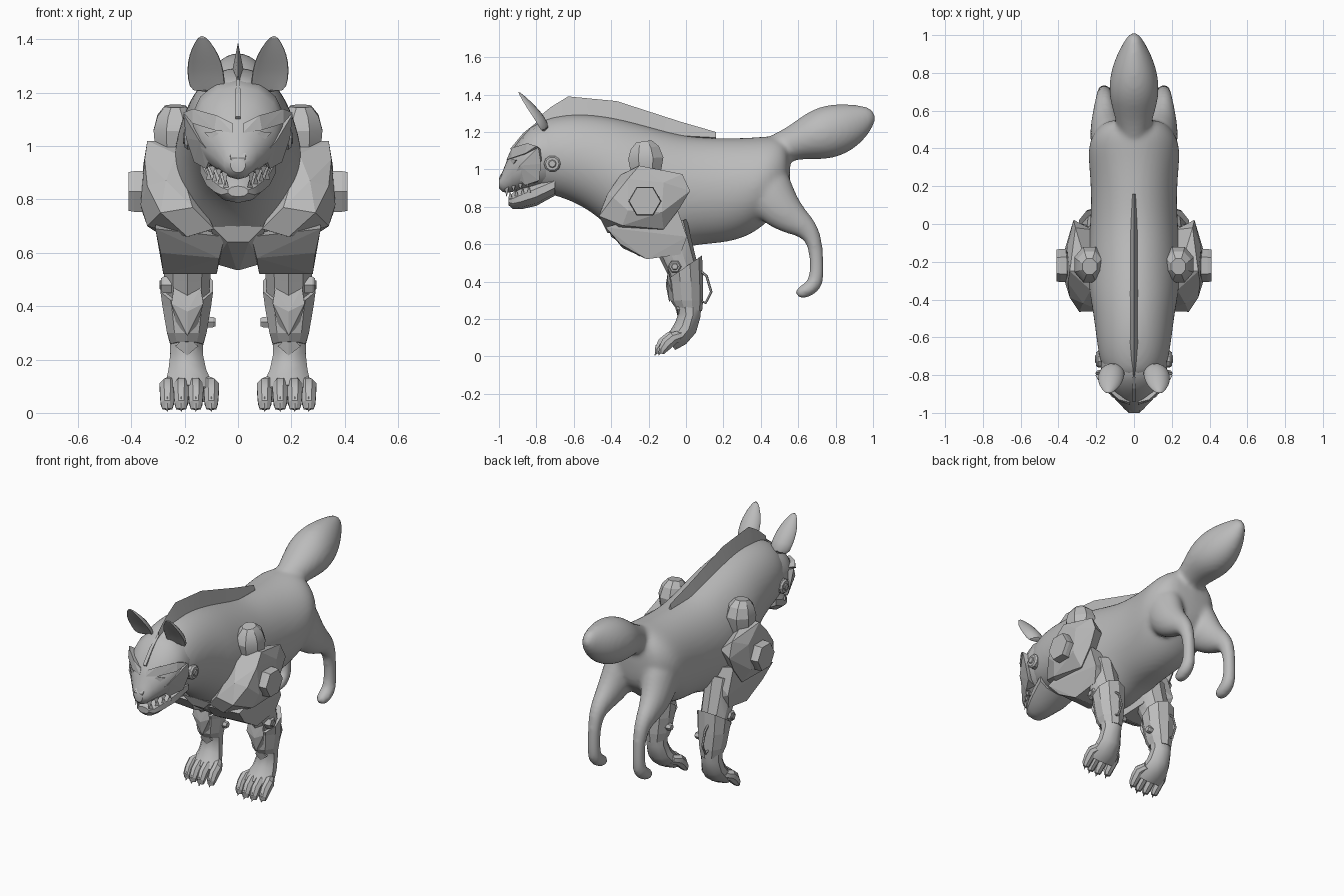
import bpy, bmesh, math
from mathutils import Vector

grey = bpy.data.materials.new("plain grey")
grey.diffuse_color = (0.5, 0.5, 0.5, 1)


def finish(name, bm, mirror=False, smooth=None, subdiv=0):
    bmesh.ops.recalc_face_normals(bm, faces=bm.faces)
    me = bpy.data.meshes.new(name)
    bm.to_mesh(me)
    bm.free()
    me.materials.append(grey)
    ob = bpy.data.objects.new(name, me)
    bpy.context.collection.objects.link(ob)
    if mirror:
        ob.modifiers.new("Mirror", 'MIRROR').use_mirror_merge = False
    if subdiv:
        s = ob.modifiers.new("Subdivision", 'SUBSURF')
        s.levels = s.render_levels = subdiv
    if smooth:
        bpy.ops.object.select_all(action='DESELECT')
        ob.select_set(True)
        bpy.context.view_layer.objects.active = ob
        bpy.ops.object.shade_smooth_by_angle(angle=math.radians(smooth))
    return ob


def skin(rings):
    bm = bmesh.new()
    vs = [[bm.verts.new(p) for p in r] for r in rings]
    n = len(vs[0])
    for a, b in zip(vs, vs[1:]):
        for i in range(n):
            bm.faces.new((a[i], a[(i + 1) % n], b[(i + 1) % n], b[i]))
    bm.faces.new(vs[0])
    bm.faces.new(vs[-1])
    return bm


def ring(c, rx, up, ru, n, dent=1.0):
    pts = []
    for i in range(n):
        a = 2 * math.pi * (i + 0.5) / n
        s = math.sin(a)
        pts.append(Vector(c) + Vector((rx * math.cos(a), 0, 0)) + up * ru * (s if s > 0 else s * dent))
    return pts


def barrel(name, secs, n=16, **kw):
    """Upright sections: y, top, bottom, half width."""
    up = Vector((0, 0, 1))
    return finish(name, skin([ring((0, y, (t + b) / 2), w, up, (t - b) / 2, n)
                              for y, t, b, w in secs]), **kw)


def limb(name, secs, n=12, dent=1.0, **kw):
    """Sections along a path: x, y, z, half width, half depth."""
    rings = []
    for i, (x, y, z, rx, rd) in enumerate(secs):
        a, b = secs[max(i - 1, 0)], secs[min(i + 1, len(secs) - 1)]
        t = Vector((0, b[1] - a[1], b[2] - a[2])).normalized()
        rings.append(ring((x, y, z), rx, Vector((0, t.z, -t.y)), rd, n, dent))
    return finish(name, skin(rings), **kw)


def hull(name, pts, **kw):
    bm = bmesh.new()
    for p in pts:
        bm.verts.new(p)
    out = bmesh.ops.convex_hull(bm, input=bm.verts)
    junk = {e for e in out["geom_interior"] + out["geom_unused"] if isinstance(e, bmesh.types.BMVert)}
    bmesh.ops.delete(bm, geom=list(junk), context='VERTS')
    bmesh.ops.dissolve_limit(bm, angle_limit=0.05, verts=bm.verts, edges=bm.edges)
    return finish(name, bm, **kw)


def disc(name, x0, x1, y, z, r, n, bevel=0.8):
    """Sideways bolt or pad with a chamfered outer face."""
    xs = ((x0, r), (x1 - 0.25 * (x1 - x0), r), (x1, r * bevel))
    rings = [[(x, y + q * math.cos(2 * math.pi * i / n), z + q * math.sin(2 * math.pi * i / n))
              for i in range(n)] for x, q in xs]
    return finish(name, skin(rings), mirror=True)


# Torso and neck
body = barrel("body", [(-.84, 1.225, .90, .12), (-.75, 1.275, .87, .18), (-.62, 1.30, .835, .20),
                       (-.48, 1.295, .755, .217), (-.36, 1.275, .635, .24), (-.24, 1.245, .535, .25),
                       (-.1, 1.205, .54, .245), (.03, 1.175, .595, .232), (.2, 1.17, .60, .23),
                       (.34, 1.172, .64, .245), (.43, 1.18, .71, .243), (.50, 1.18, .78, .205),
                       (.56, 1.14, .85, .14)], n=20, subdiv=2)

# Bushy tail
tail = limb("tail", [(0, .42, 1.08, .07, .08), (0, .52, 1.12, .092, .085), (0, .60, 1.15, .115, .102),
                     (0, .69, 1.18, .138, .138), (0, .78, 1.205, .132, .148), (0, .87, 1.235, .105, .128),
                     (0, .95, 1.272, .062, .085), (0, 1.008, 1.305, .022, .032)], n=14, subdiv=2)

# Hind legs
leg = limb("hind_leg", [(.12, .40, 1.0, .10, .13), (.13, .44, .87, .107, .145), (.145, .51, .78, .09, .118),
                        (.155, .59, .72, .066, .084), (.158, .66, .675, .049, .058),
                        (.158, .69, .60, .041, .043), (.158, .697, .53, .038, .039),
                        (.158, .70, .45, .038, .04), (.158, .69, .385, .042, .047),
                        (.158, .645, .35, .045, .042), (.158, .585, .33, .034, .03)],
           mirror=True, subdiv=2)

# Blend torso, tail and hind legs into one smooth skin
bpy.ops.object.select_all(action='DESELECT')
for o in (body, tail, leg):
    o.select_set(True)
bpy.context.view_layer.objects.active = body
bpy.ops.object.convert(target='MESH')
bpy.ops.object.join()
rm = body.modifiers.new("Remesh", 'REMESH')
rm.mode, rm.voxel_size, rm.use_smooth_shade = 'VOXEL', .014, True
sm = body.modifiers.new("Smooth", 'SMOOTH')
sm.factor, sm.iterations = .5, 8

# Thin mane along the spine: y, ridge height, base height, half width
bm = skin([[(0, y, t), (w, y, b), (0, y, b - .01), (-w, y, b)] for y, t, b, w in
           [(-.80, 1.27, 1.20, .01), (-.72, 1.335, 1.25, .018), (-.63, 1.39, 1.27, .024),
            (-.37, 1.365, 1.25, .024), (-.2, 1.31, 1.21, .022), (-.03, 1.255, 1.18, .018),
            (.16, 1.20, 1.17, .008)]])
finish("mane", bm, smooth=30)

# Head and muzzle
barrel("head", [(-.68, 1.25, .90, .17), (-.77, 1.255, .89, .18), (-.83, 1.225, .89, .17),
                (-.885, 1.165, .885, .142), (-.93, 1.105, .88, .10), (-.957, 1.05, .875, .073),
                (-.98, .99, .88, .052), (-1.0, .955, .90, .028)], n=14, smooth=35)
barrel("lower_jaw", [(-.70, .98, .86, .15), (-.80, .945, .805, .125), (-.88, .905, .787, .092),
                     (-.925, .875, .787, .066), (-.95, .85, .81, .04)], n=10, smooth=35)
hull("nose", [(sx * w, y, z) for sx in (-1, 1) for w, y, z in
              [(.03, -.985, .975), (.028, -1.0, .955), (.012, -1.0, .925), (.03, -.97, .93)]])
hull("forehead_crest", [(sx * w, y, z) for sx in (-1, 1) for w, y, z in
                        [(.006, -.80, 1.25), (.010, -.87, 1.195), (.010, -.94, 1.11),
                         (.008, -.82, 1.19), (.008, -.91, 1.08)]])
hull("brow", [(.02, -.96, 1.05), (.02, -.945, 1.085), (.08, -.93, 1.115), (.17, -.85, 1.14),
              (.205, -.80, 1.125), (.17, -.86, 1.085), (.09, -.935, 1.06), (.05, -.88, 1.06),
              (.14, -.78, 1.11)], mirror=True)
hull("cheek_plate", [(.205, -.79, 1.12), (.195, -.775, 1.03), (.165, -.785, .94), (.12, -.86, .915),
                     (.10, -.92, .97), (.145, -.89, 1.02), (.15, -.77, 1.1), (.1, -.8, .93),
                     (.08, -.88, .95)], mirror=True)
hull("eye", [(.055, -.946, 1.035), (.085, -.933, 1.055), (.125, -.91, 1.05), (.10, -.925, 1.025),
             (.08, -.86, 1.04)], mirror=True)
disc("cheek_bolt", .16, .2, -.715, 1.03, .045, 10)
disc("cheek_bolt_cap", .19, .207, -.715, 1.03, .022, 8)

# Teeth, pointing down from the muzzle and up from the jaw
for i in range(4):
    f = i / 3
    x, y, z = .05 + .07 * f, -.96 + .11 * f, .905 + .03 * f
    h = .055 if i == 0 else .035
    hull("upper_tooth", [(x - .012, y - .01, z), (x + .012, y + .012, z), (x - .012, y + .014, z),
                         (x - .003, y, z - h)], mirror=True)
    x, y, z = .045 + .065 * f, -.94 + .10 * f, .845 + .03 * f
    hull("lower_tooth", [(x - .01, y - .01, z), (x + .01, y + .01, z), (x - .01, y + .012, z),
                         (x, y, z + .04)], mirror=True)

# Cupped ears
limb("ear", [(.112, -.775, 1.19, .068, .06), (.12, -.805, 1.25, .073, .062), (.125, -.845, 1.31, .068, .052),
             (.13, -.877, 1.365, .046, .034), (.135, -.90, 1.414, .012, .008)],
     dent=-.25, mirror=True, smooth=50, subdiv=1)

# Shoulder armour
hull("shoulder_plate", [(.35, -.31, .95), (.355, -.12, .93), (.365, -.31, .78), (.365, -.13, .77),
                        (.31, -.02, .975), (.32, .022, .885), (.31, -.035, .79), (.34, -.25, 1.02),
                        (.24, -.25, 1.02), (.23, -.35, .97), (.27, -.42, .87), (.17, -.46, .77),
                        (.29, -.465, .75), (.34, -.39, .85), (.09, -.42, .69), (.31, -.12, .68),
                        (.18, -.2, .66), (.19, -.42, .66), (.34, -.34, .70), (.22, -.03, .9)], mirror=True)
hull("upper_arm_plate", [(.05, -.40, .66), (.31, -.43, .69), (.28, -.21, .52), (.08, -.21, .52),
                         (.07, -.34, .58), (.29, -.35, .60), (.30, .005, .64), (.30, -.05, .80),
                         (.28, -.03, .545), (.10, -.03, .545), (.10, -.04, .75)], mirror=True)
disc("shoulder_pad", .33, .41, -.22, .83, .088, 6, .95)
limb("shoulder_knob", [(.235, -.215, .95, .07, .075), (.235, -.215, 1.0, .083, .09),
                       (.235, -.215, 1.06, .088, .102), (.235, -.22, 1.115, .072, .082),
                       (.235, -.225, 1.15, .042, .045)], n=8, mirror=True, smooth=25)

# Chest keel between the shoulder plates
hull("chest_plate", [(s * x, y, z) for s in (-1, 1) for x, y, z in
                     [(.10, -.42, .70), (.04, -.40, .64), (.09, -.25, .56), (.005, -.25, .535),
                      (.09, -.08, .6)]])

# Front legs
limb("front_leg", [(.19, -.10, .70, .10, .11), (.19, -.06, .58, .095, .098), (.19, -.02, .47, .088, .085),
                   (.19, .005, .38, .078, .078), (.193, .015, .29, .066, .068),
                   (.193, .018, .22, .064, .060), (.19, -.002, .155, .074, .062),
                   (.185, -.04, .105, .09, .056), (.182, -.085, .07, .095, .045)],
     n=10, mirror=True, smooth=35)

# Shin guard with a peaked back and a notched front
rings = []
for y, z, rx, ry, peak in [(.012, .255, .064, .074, -.012), (.004, .30, .078, .088, 0), (-.002, .40, .096, .093, 0),
                           (-.008, .475, .104, .094, .065)]:
    rings.append([(.192 + rx * math.cos(a), y + ry * math.sin(a), z + peak * math.sin(a))
                  for a in [2 * math.pi * (i + .5) / 10 for i in range(10)]])
finish("shin_guard", skin(rings), mirror=True)
hull("knee_plate", [(.13, -.10, .41), (.25, -.10, .41), (.14, -.095, .47), (.24, -.095, .47),
                    (.19, -.108, .38), (.19, -.09, .29), (.15, -.07, .33), (.23, -.07, .33)], mirror=True)
hull("ankle_plate", [(.15, -.045, .25), (.235, -.045, .25), (.19, -.065, .29), (.19, -.045, .215),
                     (.16, 0, .26), (.225, 0, .26)], mirror=True)
disc("elbow_bolt", .25, .288, -.06, .48, .036, 6)
disc("elbow_bolt_cap", .28, .295, -.06, .48, .02, 6)
disc("shin_stud", .12, .085, .02, .34, .022, 6)

# Thin spur behind each shin
spur = [(.06, .47), (.11, .43), (.135, .345), (.105, .285), (.06, .31)]
limb("leg_spur", [(.21, y, z, .007, .007) for y, z in spur], n=6, mirror=True)

# Toes and short claws
for x, back in ((.10, .02), (.158, 0), (.213, 0), (.265, .02)):
    limb("toe", [(x * .7 + .055, -.04 + back, .115, .03, .028), (x, -.085 + back, .1, .031, .035),
                 (x, -.12 + back, .07, .03, .036), (x, -.145 + back, .036, .027, .026),
                 (x, -.15 + back, .014, .02, .012)], n=8, mirror=True, smooth=30)
    hull("claw", [(x - .012, -.138 + back, .03), (x + .012, -.138 + back, .03), (x, -.163 + back, .062),
                  (x - .010, -.16 + back, .03), (x + .010, -.16 + back, .03),
                  (x, -.168 + back, .003)], mirror=True)
